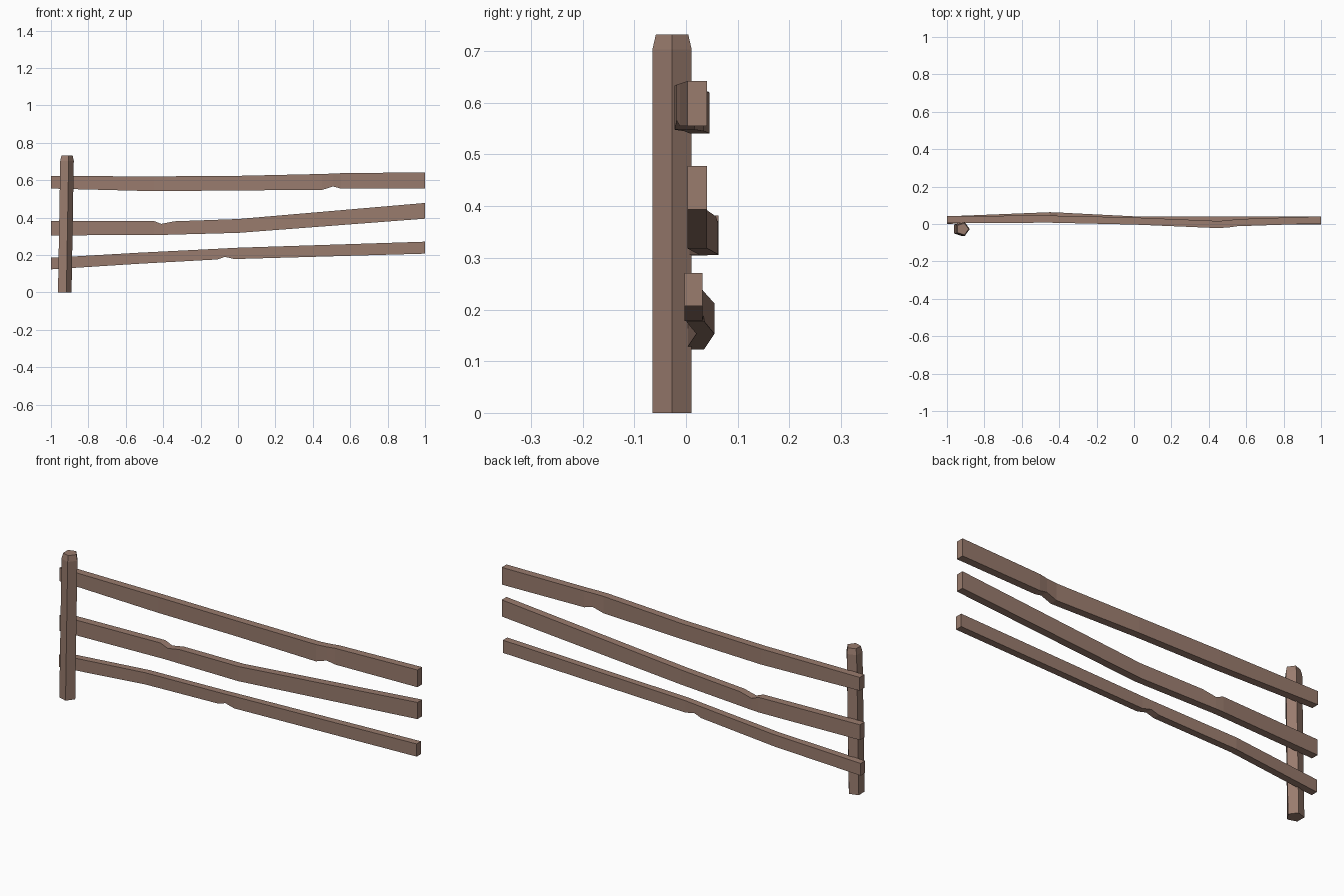
import bpy, bmesh, math

if "Cube" in bpy.data.objects:
    bpy.data.objects.remove(bpy.data.objects["Cube"])

wood = bpy.data.materials.new("weathered_wood")
wood.diffuse_color = (0.32, 0.2, 0.155, 1)
wood.use_nodes = True
wood.node_tree.nodes["Principled BSDF"].inputs["Base Color"].default_value = wood.diffuse_color


def loft(name, rings):
    """Skin a list of equal-sized rings and cap both ends."""
    bm = bmesh.new()
    vr = [[bm.verts.new(p) for p in ring] for ring in rings]
    n = len(vr[0])
    for a, b in zip(vr, vr[1:]):
        for i in range(n):
            j = (i + 1) % n
            bm.faces.new((a[i], a[j], b[j], b[i]))
    bm.faces.new(vr[0])
    bm.faces.new(vr[-1])
    bmesh.ops.recalc_face_normals(bm, faces=bm.faces)
    me = bpy.data.meshes.new(name)
    bm.to_mesh(me)
    bm.free()
    me.materials.append(wood)
    ob = bpy.data.objects.new(name, me)
    bpy.context.collection.objects.link(ob)
    return ob


def rail(name, thick, stations):
    """Stations are (x, front y, bottom z, top z)."""
    loft(name, [[(x, y, lo), (x, y + thick, lo), (x, y + thick, hi), (x, y, hi)]
                for x, y, lo, hi in stations])


def pentagon(cx, cy, z, r):
    return [(cx + r * math.cos(math.tau * i / 5),
             cy + r * math.sin(math.tau * i / 5), z) for i in range(5)]


# Leaning five-sided post with chamfered top
loft("post", [pentagon(-0.930, -0.027, 0, 0.04),
              pentagon(-0.918, -0.027, 0.703, 0.04),
              pentagon(-0.917, -0.027, 0.732, 0.033)])

# Warped rails, each with one chipped notch
rail("top_rail", 0.038, [
    (-1, 0.005, 0.555, 0.622), (-0.45, 0.007, 0.541, 0.620),
    (0, -0.003, 0.545, 0.623), (0.45, -0.022, 0.548, 0.633),
    (0.508, -0.018, 0.566, 0.635), (0.55, -0.012, 0.555, 0.637),
    (1, 0.003, 0.555, 0.642)])
rail("middle_rail", 0.038, [
    (-1, 0.003, 0.305, 0.382), (-0.45, 0.025, 0.306, 0.382),
    (-0.41, 0.024, 0.307, 0.366), (-0.34, 0.020, 0.309, 0.380),
    (0, 0.003, 0.318, 0.392), (1, 0.003, 0.394, 0.478)])
rail("bottom_rail", 0.035, [
    (-1, 0.000, 0.123, 0.185), (-0.53, 0.020, 0.153, 0.212),
    (-0.11, 0.001, 0.176, 0.233), (-0.07, -0.001, 0.190, 0.235),
    (-0.02, -0.003, 0.178, 0.238), (1, -0.003, 0.207, 0.271)])
